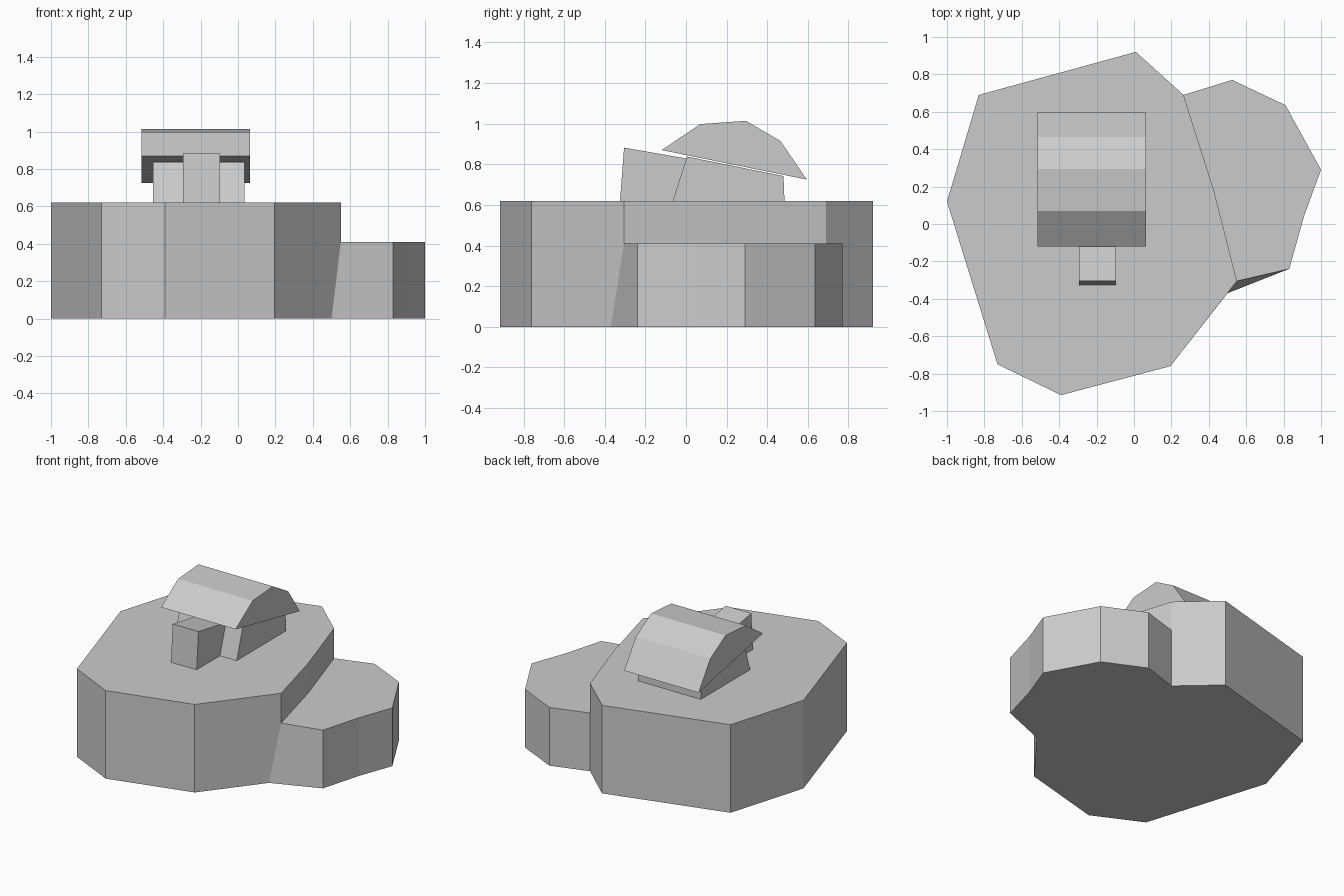
import bpy

cube = bpy.data.objects.get("Cube")
if cube:
    bpy.data.objects.remove(cube, do_unlink=True)

GREY = (0.6, 0.6, 0.6, 1.0)
stone = bpy.data.materials.new("stone grey")
stone.use_nodes = True
stone.diffuse_color = GREY
for node in stone.node_tree.nodes:
    if node.type == 'BSDF_PRINCIPLED':
        node.inputs["Base Color"].default_value = GREY


def add_object(name, verts, faces):
    """Make a flat shaded mesh object in the stone colour."""
    mesh = bpy.data.meshes.new(name)
    mesh.from_pydata(verts, [], faces)
    mesh.materials.append(stone)
    mesh.update()
    obj = bpy.data.objects.new(name, mesh)
    bpy.context.collection.objects.link(obj)
    return obj


def side_prism(name, profile, x0, x1):
    """Extrude a clockwise (y, z) profile along x."""
    n = len(profile)
    verts = [(x, y, z) for x in (x0, x1) for y, z in profile]
    faces = [tuple(range(n)), tuple(reversed(range(n, 2 * n)))]
    faces += [(i, i + n, (i + 1) % n + n, (i + 1) % n) for i in range(n)]
    return add_object(name, verts, faces)


# Stepped base: a high plateau and a lower ledge sharing one seam
HIGH, LOW = 0.62, 0.41
plateau = [(0.01, 0.92), (-0.83, 0.69), (-1.0, 0.12),
           (-0.73, -0.75), (-0.39, -0.915), (0.195, -0.76)]
ledge = [(0.83, -0.24), (0.91, 0.045), (1.0, 0.29), (0.81, 0.635), (0.525, 0.77)]
seam = [(0.55, -0.305), (0.43, 0.17), (0.265, 0.69)]
seam_foot = [(0.5, -0.37), seam[2]]

verts, faces = [], []


def ring(points, z):
    start = len(verts)
    verts.extend((x, y, z) for x, y in points)
    return list(range(start, len(verts)))


def wall(low, high):
    for i in range(len(low) - 1):
        faces.append((low[i], low[i + 1], high[i + 1], high[i]))


p_top, p_foot = ring(plateau, HIGH), ring(plateau, 0)
l_top, l_foot = ring(ledge, LOW), ring(ledge, 0)
s_top, s_mid, s_foot = ring(seam, HIGH), ring(seam, LOW), ring(seam_foot, 0)

faces.append(p_top + s_top)
faces.append([s_mid[0]] + l_top + [s_mid[2], s_mid[1]])
faces.append(list(reversed(p_foot + [s_foot[0]] + l_foot + [s_foot[1]])))
wall(p_foot, p_top)
wall(s_mid, s_top)
wall([s_foot[0]] + l_foot + [s_foot[1]], [s_mid[0]] + l_top + [s_mid[2]])
# Plateau walls that meet the seam carry its extra corner
faces.append((p_foot[-1], s_foot[0], s_mid[0], s_top[0], p_top[-1]))
faces.append((s_foot[1], p_foot[0], p_top[0], s_top[2], s_mid[2]))
add_object("stepped_base", verts, faces)

# Small hut on the plateau
side_prism("hut_body", [(-0.065, HIGH), (0.005, 0.838), (0.48, 0.742), (0.485, HIGH)],
           -0.455, 0.035)
side_prism("hut_porch", [(-0.325, HIGH), (-0.305, 0.882), (0.005, 0.828), (0.005, HIGH)],
           -0.295, -0.095)
side_prism("hut_roof", [(-0.12, 0.87), (0.07, 0.998), (0.295, 1.014),
                        (0.465, 0.915), (0.595, 0.725)],
           -0.515, 0.065)
